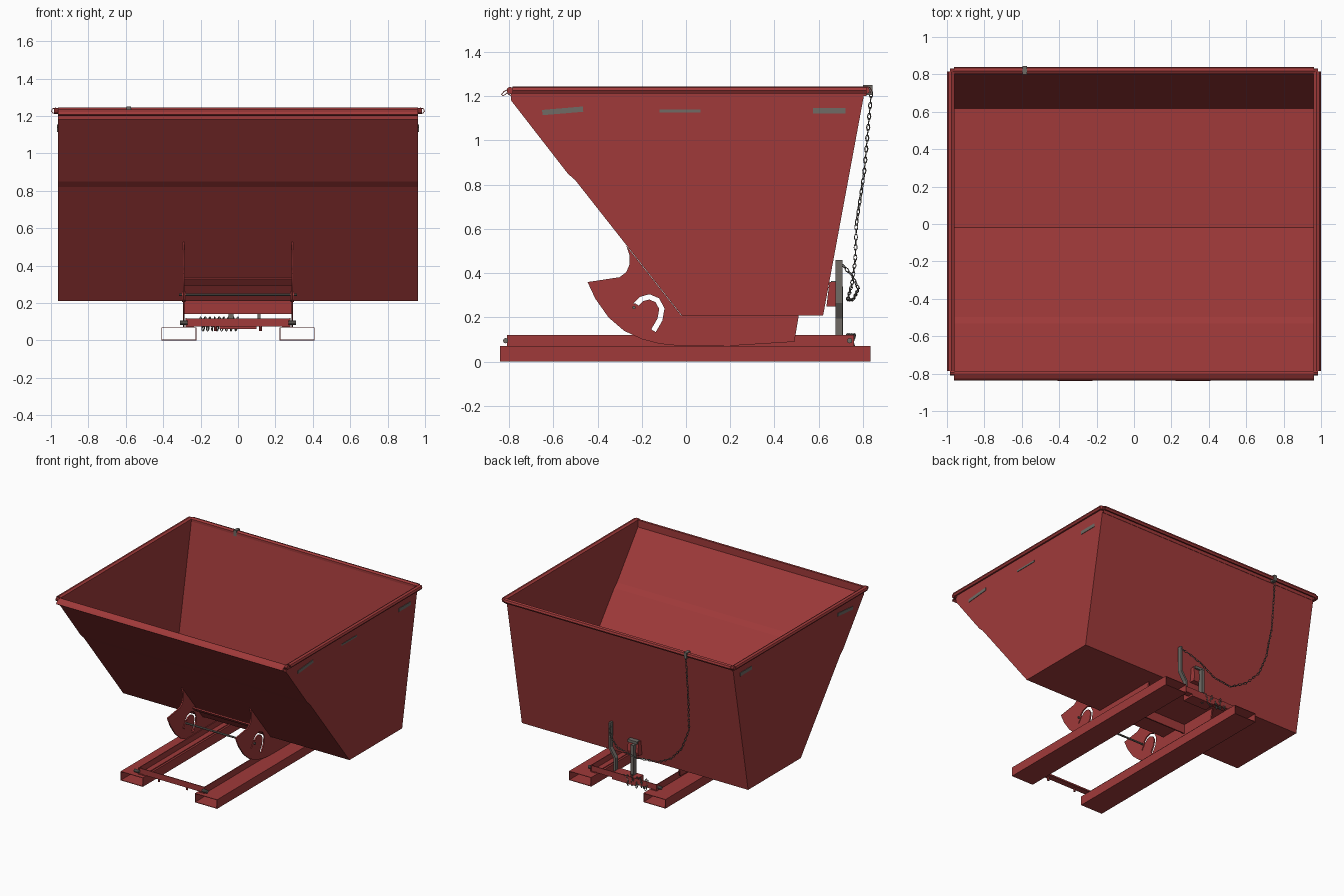
import bpy, bmesh, math
from mathutils import Vector, Matrix

cube = bpy.data.objects.get("Cube")
if cube:
    bpy.data.objects.remove(cube)


def material(name, rgb):
    m = bpy.data.materials.new(name)
    m.use_nodes = True
    m.diffuse_color = (*rgb, 1)
    m.node_tree.nodes["Principled BSDF"].inputs["Base Color"].default_value = (*rgb, 1)
    return m


RED = material("red paint", (0.35, 0.042, 0.042))
GREY = material("grey steel", (0.16, 0.145, 0.13))


def finish(name, bm, mat, thickness=0):
    bmesh.ops.recalc_face_normals(bm, faces=bm.faces)
    me = bpy.data.meshes.new(name)
    bm.to_mesh(me)
    bm.free()
    me.materials.append(mat)
    ob = bpy.data.objects.new(name, me)
    bpy.context.collection.objects.link(ob)
    if thickness:
        mod = ob.modifiers.new("sheet", "SOLIDIFY")
        mod.thickness = thickness
        mod.offset = -1
    return ob


def sheet(name, pts, axis, a, b, mat=RED, closed=False, caps=False, thickness=0.006):
    """Extrude a 2D profile from a to b along x or y."""
    bm = bmesh.new()
    place = (lambda t, u, v: (t, u, v)) if axis == "x" else (lambda t, u, v: (u, t, v))
    ends = [[bm.verts.new(place(t, u, v)) for u, v in pts] for t in (a, b)]
    n = len(pts)
    for i in range(n if closed else n - 1):
        j = (i + 1) % n
        bm.faces.new((ends[0][i], ends[0][j], ends[1][j], ends[1][i]))
    if caps:
        for e in ends:
            bm.faces.new(e)
    return finish(name, bm, mat, thickness)


def box(name, lo, hi, mat=RED, tilt=0):
    lo, hi = Vector(lo), Vector(hi)
    bm = bmesh.new()
    bmesh.ops.create_cube(bm, size=1)
    bmesh.ops.scale(bm, vec=hi - lo, verts=bm.verts)
    bmesh.ops.rotate(bm, matrix=Matrix.Rotation(tilt, 3, "X"), verts=bm.verts)
    bmesh.ops.translate(bm, vec=(lo + hi) / 2, verts=bm.verts)
    return finish(name, bm, mat)


def rod(name, p, q, radius, mat=RED, sides=10):
    p, q = Vector(p), Vector(q)
    bm = bmesh.new()
    bmesh.ops.create_cone(bm, cap_ends=True, segments=sides, radius1=radius,
                          radius2=radius, depth=(q - p).length)
    turn = (q - p).to_track_quat("Z", "Y").to_matrix().to_4x4()
    bmesh.ops.transform(bm, matrix=Matrix.Translation((p + q) / 2) @ turn, verts=bm.verts)
    return finish(name, bm, mat)


def curve_mesh(name, loops, mat, matrix=Matrix(), **settings):
    """Turn closed loops into a mesh, either filled or as round wire."""
    cu = bpy.data.curves.new(name, "CURVE")
    for key, value in settings.items():
        setattr(cu, key, value)
    for loop in loops:
        sp = cu.splines.new("POLY")
        sp.points.add(len(loop) - 1)
        for pt, co in zip(sp.points, loop):
            pt.co = (*co, 0, 1) if len(co) == 2 else (*co, 1)
        sp.use_cyclic_u = True
    tmp = bpy.data.objects.new(name + " guide", cu)
    bpy.context.collection.objects.link(tmp)
    bpy.context.view_layer.update()
    me = bpy.data.meshes.new_from_object(tmp.evaluated_get(bpy.context.evaluated_depsgraph_get()))
    bpy.data.objects.remove(tmp)
    me.materials.clear()
    me.materials.append(mat)
    me.transform(matrix)
    ob = bpy.data.objects.new(name, me)
    bpy.context.collection.objects.link(ob)
    return ob


def chain(name, path, step=0.024):
    """Alternating oval links along a path."""
    path = [Vector(p) for p in path]
    links = []
    for p, q in zip(path, path[1:]):
        count = max(1, round((q - p).length / step))
        turn = (q - p).to_track_quat("X", "Z")
        for k in range(count):
            mid = p.lerp(q, (k + 0.5) / count)
            loop = []
            for s in range(8):
                c, w = 0.016 * math.cos(s * math.pi / 4), 0.007 * math.sin(s * math.pi / 4)
                loop.append(mid + turn @ Vector((c, w, 0) if len(links) % 2 else (c, 0, w)))
            links.append(loop)
    return curve_mesh(name, links, GREY, dimensions="3D", bevel_depth=0.0025, bevel_resolution=0)


# Hopper: open tub with a sloping front
hopper = [(-0.79, 1.235), (-0.79, 1.18), (-0.534, 0.85), (-0.5, 0.82),
          (-0.02, 0.21), (0.62, 0.21), (0.81, 1.235)]
sheet("hopper", hopper, "x", -0.963, 0.963, caps=True)

# Rolled rims
lip = [(-0.004, 1.2), (-0.004, 1.236), (0.012, 1.245), (0.03, 1.24), (0.036, 1.226),
       (0.028, 1.213), (0.014, 1.215)]
for s in (-1, 1):
    sheet("side_rim", [(s * (0.963 + u), v) for u, v in lip], "y", -0.785, 0.815, thickness=0.004)
sheet("back_rim", [(0.806 + u * 0.95, v) for u, v in lip], "x", -0.963, 0.963, thickness=0.004)
sheet("front_rim", [(-0.787, 1.235), (-0.8, 1.236), (-0.825, 1.222), (-0.836, 1.208),
                    (-0.826, 1.2), (-0.81, 1.212), (-0.79, 1.2)],
      "x", -0.963, 0.963, thickness=0.004)
for s in (-1, 1):
    for y in (-0.795, 0.815):
        rod("rim_corner", (s * 0.96, y, 1.226), (s * 0.985, y, 1.226), 0.016)

# Rocker plates with a hooked slot
slot_line = [Vector(p) for p in ((-0.228, 0.256), (-0.2, 0.284), (-0.165, 0.293), (-0.13, 0.278),
                                 (-0.109, 0.24), (-0.118, 0.19), (-0.147, 0.14))]
left, right = [], []
for i, p in enumerate(slot_line):
    d = (slot_line[min(i + 1, 6)] - slot_line[max(i - 1, 0)]).normalized() * 0.012
    left.append((p.x - d.y, p.y + d.x))
    right.append((p.x + d.y, p.y - d.x))
plate = [(-0.27, 0.525), (-0.255, 0.48), (-0.255, 0.44), (-0.27, 0.405), (-0.3, 0.382),
         (-0.445, 0.36), (-0.41, 0.285), (-0.35, 0.2), (-0.28, 0.14), (-0.2, 0.102),
         (-0.12, 0.081), (-0.04, 0.073), (0.2, 0.072), (0.49, 0.09), (0.51, 0.21),
         (-0.022, 0.21)]
# maps curve x, y, z to model y, z, x
to_side = Matrix(((0, 0, 1, 0), (1, 0, 0, 0), (0, 1, 0, 0), (0, 0, 0, 1)))
for s in (-1, 1):
    curve_mesh("rocker_plate", [plate, left + right[::-1]], RED,
               Matrix.Translation((s * 0.29, 0, 0)) @ to_side,
               dimensions="2D", fill_mode="BOTH", extrude=0.005)
    x = s * 0.29
    box("slot_stop", (x - 0.01, -0.25, 0.205), (x + 0.01, -0.23, 0.265), RED, -0.6)

# Bars joining the rockers
rod("lock_rod", (-0.315, -0.235, 0.245), (0.315, -0.235, 0.245), 0.007, GREY)
box("rocker_crossbar", (-0.285, -0.15, 0.308), (0.285, -0.105, 0.318), RED, -0.8)
box("rocker_web", (-0.285, 0.2, 0.14), (0.285, 0.21, 0.21))

# Base frame: hollow fork pockets, angle rails, cross members
for s in (-1, 1):
    pocket = [(s * 0.222, 0), (s * 0.41, 0), (s * 0.41, 0.07), (s * 0.222, 0.07)]
    sheet("fork_pocket", pocket, "y", -0.84, 0.835, closed=True)
    sheet("base_rail", [(s * 0.282, 0.12), (s * 0.282, 0.071), (s * 0.235, 0.071)],
          "y", -0.81, 0.76)
    for y in (-0.815, 0.74):
        rod("frame_bolt", (s * 0.27, y, 0.095), (s * 0.31, y, 0.095), 0.012, GREY)
sheet("front_cross_member", [(-0.805, 0.118), (-0.805, 0.074), (-0.76, 0.074)], "x", -0.28, 0.28)
sheet("back_cross_member", [(0.755, 0.118), (0.755, 0.074), (0.71, 0.074)], "x", -0.28, 0.28)
for x in (-0.12, 0.12):
    rod("front_peg", (x, -0.79, 0.05), (x, -0.79, 0.08), 0.008)
box("latch_base", (-0.1, 0.66, 0.06), (0.1, 0.755, 0.11))

# Latch: bracket on the hopper, short post, bent release lever
sheet("latch_bracket", [(0.635, 0.25), (0.675, 0.25), (0.685, 0.28), (0.675, 0.36), (0.648, 0.36)],
      "x", -0.07, 0.02, closed=True, caps=True, thickness=0)
box("latch_plate", (-0.065, 0.655, 0.345), (0.015, 0.69, 0.365), GREY)
box("latch_post", (-0.05, 0.675, 0.1), (-0.025, 0.71, 0.34), GREY)
lever = [(0.105, 0.1), (0.105, 0.2), (0.15, 0.27), (0.15, 0.46),
         (0.165, 0.46), (0.165, 0.265), (0.12, 0.195), (0.12, 0.1)]
sheet("release_lever", lever, "y", 0.675, 0.708, GREY, closed=True, caps=True, thickness=0)

# Pull chain from rim to lever, spare chain heaped on the cross member
box("chain_clip", (-0.597, 0.8, 1.205), (-0.573, 0.844, 1.25), GREY)
chain("pull_chain", [(-0.585, 0.838, 1.22), (-0.585, 0.805, 0.85), (-0.565, 0.77, 0.62),
                     (-0.5, 0.765, 0.46), (-0.4, 0.75, 0.35), (-0.27, 0.73, 0.28),
                     (-0.1, 0.755, 0.28), (0.04, 0.78, 0.33), (0.12, 0.75, 0.39),
                     (0.157, 0.705, 0.44)])
chain("spare_chain", [(-0.2 + i * 0.0125, 0.745 + 0.018 * math.sin(i * 2),
                       0.088 + 0.035 * (-1) ** i) for i in range(17)])

# Labels on the side walls
for s in (-1, 1):
    x = s * 0.9645
    box("front_label", (x - 0.002, -0.65, 1.122), (x + 0.002, -0.465, 1.146), GREY, 0.085)
    box("back_label", (x - 0.002, 0.575, 1.122), (x + 0.002, 0.72, 1.148), GREY)
box("middle_label", (0.9625, -0.12, 1.127), (0.9665, 0.065, 1.14), GREY)
